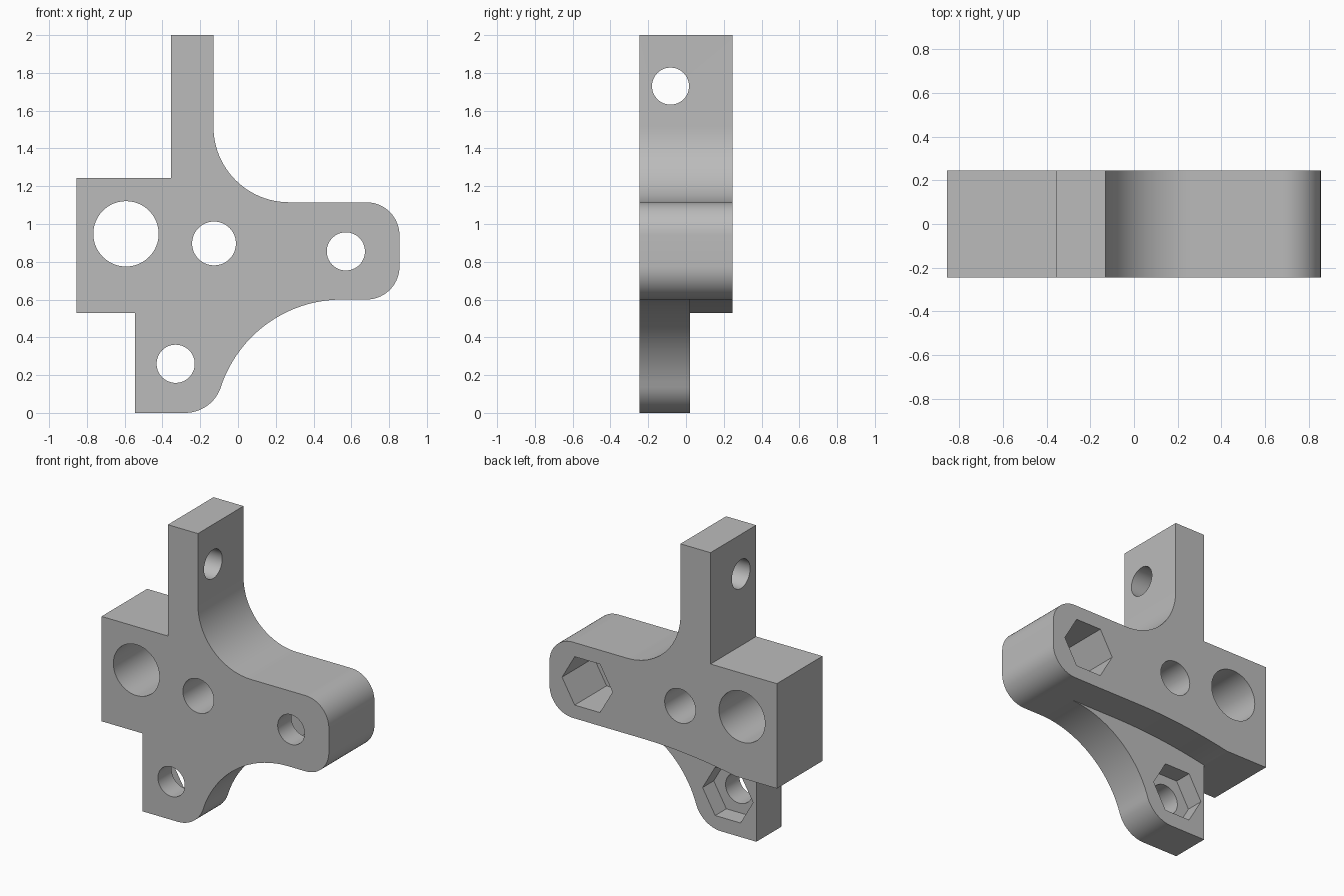
import bpy
import bmesh
from math import cos, sin, radians, pi
from mathutils import Matrix, Vector

if "Cube" in bpy.data.objects:
    bpy.data.objects.remove(bpy.data.objects["Cube"])

FRONT, BACK, STEP = -0.245, 0.245, 0.022
HEX_DEPTH = 0.12

grey = bpy.data.materials.new("plain grey")
grey.use_nodes = True
grey.diffuse_color = (0.5, 0.5, 0.5, 1)
grey.node_tree.nodes["Principled BSDF"].inputs["Base Color"].default_value = (0.5, 0.5, 0.5, 1)


def arc(cx, cz, r, start, end, steps=20):
    """Points on an arc in the x-z plane, angles in degrees."""
    angles = [radians(start + (end - start) * i / steps) for i in range(steps + 1)]
    return [(cx + r * cos(a), cz + r * sin(a)) for a in angles]


def make_object(name, bm):
    bmesh.ops.recalc_face_normals(bm, faces=bm.faces)
    mesh = bpy.data.meshes.new(name)
    bm.to_mesh(mesh)
    bm.free()
    mesh.materials.append(grey)
    obj = bpy.data.objects.new(name, mesh)
    bpy.context.collection.objects.link(obj)
    return obj


def extrude_profile(name, points, y0, y1):
    """Extrude an x-z outline along y."""
    bm = bmesh.new()
    face = bm.faces.new([bm.verts.new((x, y0, z)) for x, z in points])
    result = bmesh.ops.extrude_face_region(bm, geom=[face])
    verts = [v for v in result["geom"] if isinstance(v, bmesh.types.BMVert)]
    bmesh.ops.translate(bm, verts=verts, vec=(0, y1 - y0, 0))
    return make_object(name, bm)


def prism(name, centre, radius, length, axis="Y", sides=64):
    """Round or hexagonal cutter, with one corner on the local x axis."""
    bm = bmesh.new()
    turn = Matrix.Rotation(pi / 2, 4, "X" if axis == "Y" else "Y")
    spin = Matrix.Rotation(pi / 2, 4, "Z") if sides == 6 else Matrix.Identity(4)
    bmesh.ops.create_cone(bm, cap_ends=True, segments=sides, radius1=radius,
                          radius2=radius, depth=length,
                          matrix=Matrix.Translation(Vector(centre)) @ turn @ spin)
    return make_object(name, bm)


def cut(target, cutter):
    mod = target.modifiers.new("cut", "BOOLEAN")
    mod.operation = "DIFFERENCE"
    mod.solver = "EXACT"
    mod.object = cutter
    bpy.context.view_layer.objects.active = target
    bpy.ops.object.modifier_apply(modifier=mod.name)
    bpy.data.objects.remove(cutter)


# Bracket body: square block, upright tab, rounded arm and lower foot
outline = [(-0.545, 0), *arc(-0.28, 0.2, 0.2, -90, -18.3, 12)]
outline += arc(0.55, -0.075, 0.675, 161.7, 90, 28)[1:]
outline += arc(0.68, 0.775, 0.175, -90, 0, 14)
outline += arc(0.68, 0.94, 0.175, 0, 90, 14)
outline += arc(0.27, 1.515, 0.4, 270, 180, 24)
outline += [(-0.13, 2), (-0.356, 2), (-0.356, 1.243),
            (-0.855, 1.243), (-0.855, 0.53), (-0.545, 0.53)]
bracket = extrude_profile("bracket", outline, FRONT, BACK)

# Step behind the foot, with a gently bowed ceiling
ceiling = []
for i in range(21):
    x = -0.7 + 0.87 * i / 20
    ceiling.append((x, 0.5995 - (x - 0.17) ** 2 / 7.3))
ceiling += [(0.7, 0.5995), (0.7, -0.2), (-0.7, -0.2)]
cut(bracket, extrude_profile("foot_step_cutter", ceiling, STEP, 0.5))

# Round holes through the front
for x, z, r in [(-0.593, 0.948, 0.173), (-0.127, 0.897, 0.116),
                (0.571, 0.855, 0.101), (-0.33, 0.26, 0.101)]:
    cut(bracket, prism("hole_cutter", (x, 0, z), r, 1))

# Hole across the upright tab
cut(bracket, prism("tab_hole_cutter", (-0.24, -0.082, 1.73), 0.098, 0.6, "X"))

# Hexagonal nut pockets, open at the back
floor = STEP - HEX_DEPTH
for x, z in [(0.571, 0.855), (-0.33, 0.26)]:
    end = 0.4 if z > 0.6 else 0.1
    pocket = prism("nut_pocket_cutter", (x, (floor + end) / 2, z), 0.19, end - floor, "Y", 6)
    # Keep a corner pointing along x
    corner = max((v.co.x - x) for v in pocket.data.vertices)
    if corner < 0.18:
        pocket.data.transform(Matrix.Translation((x, 0, z)) @ Matrix.Rotation(pi / 6, 4, "Y")
                              @ Matrix.Translation((-x, 0, -z)))
    cut(bracket, pocket)

# Smooth curves with crisp edges
bpy.ops.object.select_all(action="DESELECT")
bracket.select_set(True)
bpy.context.view_layer.objects.active = bracket
bpy.ops.object.shade_smooth_by_angle(angle=radians(25))
